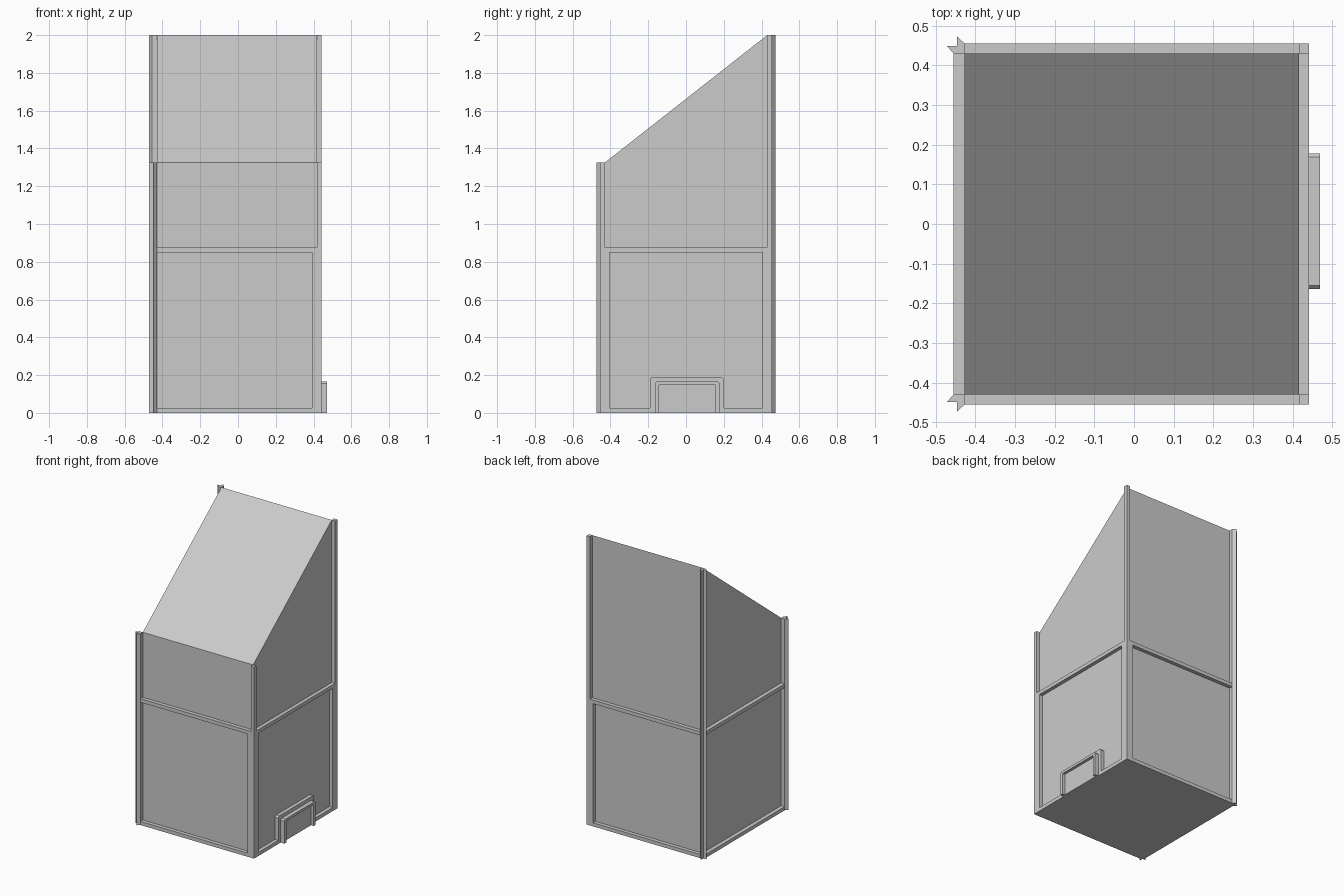
import bpy, bmesh
from mathutils import Vector

if "Cube" in bpy.data.objects:
    bpy.data.objects.remove(bpy.data.objects["Cube"])

# Overall dimensions: recessed core and outer frame planes
XL, XR, Y = -0.428, 0.417, 0.43
OL, OR, OY = -0.455, 0.442, 0.456
ZF, ZB = 1.325, 2.0


def prism(name, pts, to3d, lo, hi):
    """Extrude a 2D outline between two depths; to3d places (a, b, depth)."""
    bm = bmesh.new()
    base = [bm.verts.new(to3d(a, b, lo)) for a, b in pts]
    face = bm.faces.new(base)
    ext = bmesh.ops.extrude_face_region(bm, geom=[face])
    move = Vector(to3d(0, 0, hi)) - Vector(to3d(0, 0, lo))
    bmesh.ops.translate(bm, vec=move,
                        verts=[v for v in ext["geom"] if isinstance(v, bmesh.types.BMVert)])
    bmesh.ops.recalc_face_normals(bm, faces=bm.faces)
    me = bpy.data.meshes.new(name)
    bm.to_mesh(me)
    bm.free()
    ob = bpy.data.objects.new(name, me)
    bpy.context.collection.objects.link(ob)
    return ob


def along_x(a, b, d):
    return (d, a, b)


def along_z(a, b, d):
    return (a, b, d)


def box(name, x0, x1, y0, y1, z0, z1):
    return prism(name, [(x0, y0), (x1, y0), (x1, y1), (x0, y1)], along_z, z0, z1)


def arch(y0, y1, h, c):
    """Open-bottomed arch outline with clipped upper corners."""
    return [(y0, 0), (y0, h - c), (y0 + c, h), (y1 - c, h), (y1, h - c), (y1, 0)]


# Recessed wall panels with sloping roof
prism("sloped_body", [(-Y, 0), (Y, 0), (Y, ZB), (-Y, ZF)], along_x, XL, XR)

# Corner posts, front and back: notched on the left, square on the right
notched = [(XL, Y), (XL, OY), (-0.447, 0.474), (-0.447, 0.449), (-0.472, 0.449), (OL, Y)]
for side, s, top in (("front", -1, ZF), ("back", 1, ZB)):
    prism(side + "_notched_post", [(x, s * y) for x, y in notched], along_z, 0, top)
    ya, yb = sorted((s * Y, s * OY))
    box(side + "_square_post", XR, OR, ya, yb, 0, top)
    # Rails and lower stile on this side
    for rail, z0, z1 in (("bottom", 0, 0.025), ("middle", 0.85, 0.875)):
        box(f"{side}_{rail}_rail", XL, XR, ya, yb, z0, z1)
    box(side + "_lower_stile", 0.392, XR, ya, yb, 0.025, 0.85)
    # Matching stile on the right wall
    ya, yb = sorted((s * 0.405, s * Y))
    box(side + "_right_stile", XR, OR, ya, yb, 0.025, 0.85)

# Left and right wall rails; the right bottom rail stops at the hatch
box("left_bottom_rail", OL, XL, -Y, Y, 0, 0.025)
box("left_middle_rail", OL, XL, -Y, Y, 0.85, 0.875)
box("right_middle_rail", XR, OR, -Y, Y, 0.85, 0.875)
box("right_bottom_rail_front", XR, OR, -Y, -0.19, 0, 0.025)
box("right_bottom_rail_back", XR, OR, 0.20, Y, 0, 0.025)

# Low hatch on the right wall: surround, projecting lip, recessed panel
prism("hatch_surround", arch(-0.19, 0.20, 0.19, 0.01), along_x, XR, OR)
outer = arch(-0.164, 0.178, 0.165, 0.009)
inner = [(0.157, 0), (0.157, 0.148), (-0.143, 0.148), (-0.143, 0)]
prism("hatch_lip", outer + inner, along_x, OR, 0.47)
box("hatch_panel", OR, 0.45, -0.143, 0.157, 0, 0.148)
